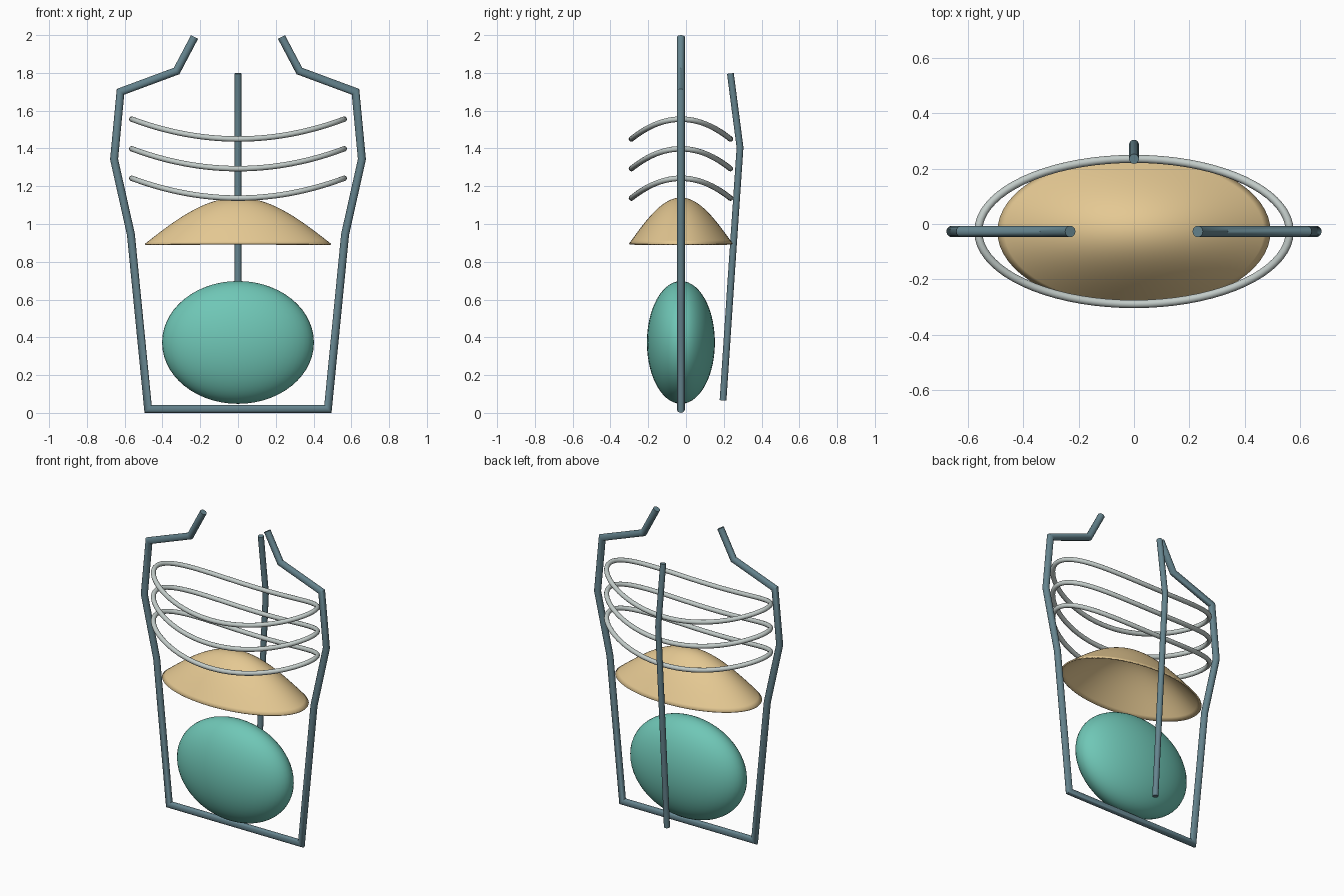
import bpy, bmesh, math
from mathutils import Vector

if "Cube" in bpy.data.objects:
    bpy.data.objects.remove(bpy.data.objects["Cube"])

YC = -0.027  # depth of the body's mid plane


def material(name, rgb):
    m = bpy.data.materials.new(name)
    m.diffuse_color = (*rgb, 1)
    m.use_nodes = True
    m.node_tree.nodes["Principled BSDF"].inputs["Base Color"].default_value = m.diffuse_color
    return m


STEEL = material("steel_blue", (0.13, 0.23, 0.27))
BONE = material("pale_grey", (0.54, 0.60, 0.58))
TAN = material("tan", (0.78, 0.58, 0.29))
TEAL = material("teal", (0.16, 0.57, 0.47))


def finish(name, bm, mat, angle=40):
    bmesh.ops.recalc_face_normals(bm, faces=bm.faces[:])
    me = bpy.data.meshes.new(name)
    bm.to_mesh(me)
    bm.free()
    ob = bpy.data.objects.new(name, me)
    bpy.context.collection.objects.link(ob)
    me.materials.append(mat)
    bpy.ops.object.select_all(action='DESELECT')
    ob.select_set(True)
    bpy.context.view_layer.objects.active = ob
    bpy.ops.object.shade_smooth_by_angle(angle=math.radians(angle))
    return ob


def tube(name, pts, r, ref, mat, closed=False, sides=14):
    """Sweep a circle along pts with mitred corners; ref is normal to the bends."""
    pts, ref, n = [Vector(p) for p in pts], Vector(ref), len(pts)
    bm, rings = bmesh.new(), []
    for i, p in enumerate(pts):
        a = pts[i - 1] if closed or i > 0 else None
        b = pts[(i + 1) % n] if closed or i < n - 1 else None
        d0 = (p - a).normalized() if a else (b - p).normalized()
        d1 = (b - p).normalized() if b else d0
        t = (d0 + d1).normalized()
        s = t.cross(ref).normalized()
        u = s.cross(t)
        miter = 1 / t.dot(d0)
        rings.append([bm.verts.new(p + r * (math.cos(k) * miter * s + math.sin(k) * u))
                      for k in (2 * math.pi * j / sides for j in range(sides))])
    for i in range(n if closed else n - 1):
        A, B = rings[i], rings[(i + 1) % n]
        for j in range(sides):
            k = (j + 1) % sides
            bm.faces.new((A[j], A[k], B[k], B[j]))
    if not closed:
        bm.faces.new(rings[0])
        bm.faces.new(rings[-1])
    return finish(name, bm, mat, 60 if closed else 40)


# Torso outline: one mirrored, open wire
half = [(0.23, 1.99), (0.325, 1.81), (0.622, 1.70), (0.656, 1.343),
        (0.567, 0.945), (0.476, 0.021)]
path = half + [(-x, z) for x, z in reversed(half)]
tube("torso_outline", [(x, YC, z) for x, z in path], 0.021, (0, 1, 0), STEEL)

# Spine
tube("spine", [(0, 0.235, 1.797), (0, 0.286, 1.405), (0, 0.238, 0.70), (0, 0.196, 0.066)],
     0.018, (1, 0, 0), STEEL)

# Ribs: ellipses that sag at front and back
for i, z in enumerate((1.242, 1.398, 1.555)):
    ring = []
    for k in range(72):
        a = 2 * math.pi * k / 72
        ring.append((0.562 * math.cos(a), YC + 0.262 * math.sin(a),
                     z - 0.105 * math.sin(a) ** 2))
    tube(f"rib_{i + 1}", ring, 0.0145, (0, 0, 1), BONE, closed=True, sides=12)

# Diaphragm: thin hollow dome with a cosine profile
bm = bmesh.new()
N, M = 64, 20
apex = bm.verts.new((0, YC, 1.14))
prev = None
for j in range(1, M + 1):
    s = j / M
    z = 0.895 + 0.245 * math.cos(s * math.pi / 2)
    cur = [bm.verts.new((0.493 * s * math.cos(2 * math.pi * k / N),
                         YC + 0.275 * s * math.sin(2 * math.pi * k / N), z)) for k in range(N)]
    for k in range(N):
        q = (k + 1) % N
        if prev:
            bm.faces.new((prev[k], cur[k], cur[q], prev[q]))
        else:
            bm.faces.new((apex, cur[k], cur[q]))
    prev = cur
dome = finish("diaphragm", bm, TAN)
shell = dome.modifiers.new("shell", 'SOLIDIFY')
shell.thickness = 0.008
shell.offset = -1

# Belly: smooth ellipsoid
bm = bmesh.new()
bmesh.ops.create_uvsphere(bm, u_segments=48, v_segments=28, radius=1)
bmesh.ops.scale(bm, vec=(0.402, 0.18, 0.325), verts=bm.verts)
bmesh.ops.translate(bm, vec=(0, YC, 0.373), verts=bm.verts)
finish("belly", bm, TEAL)
